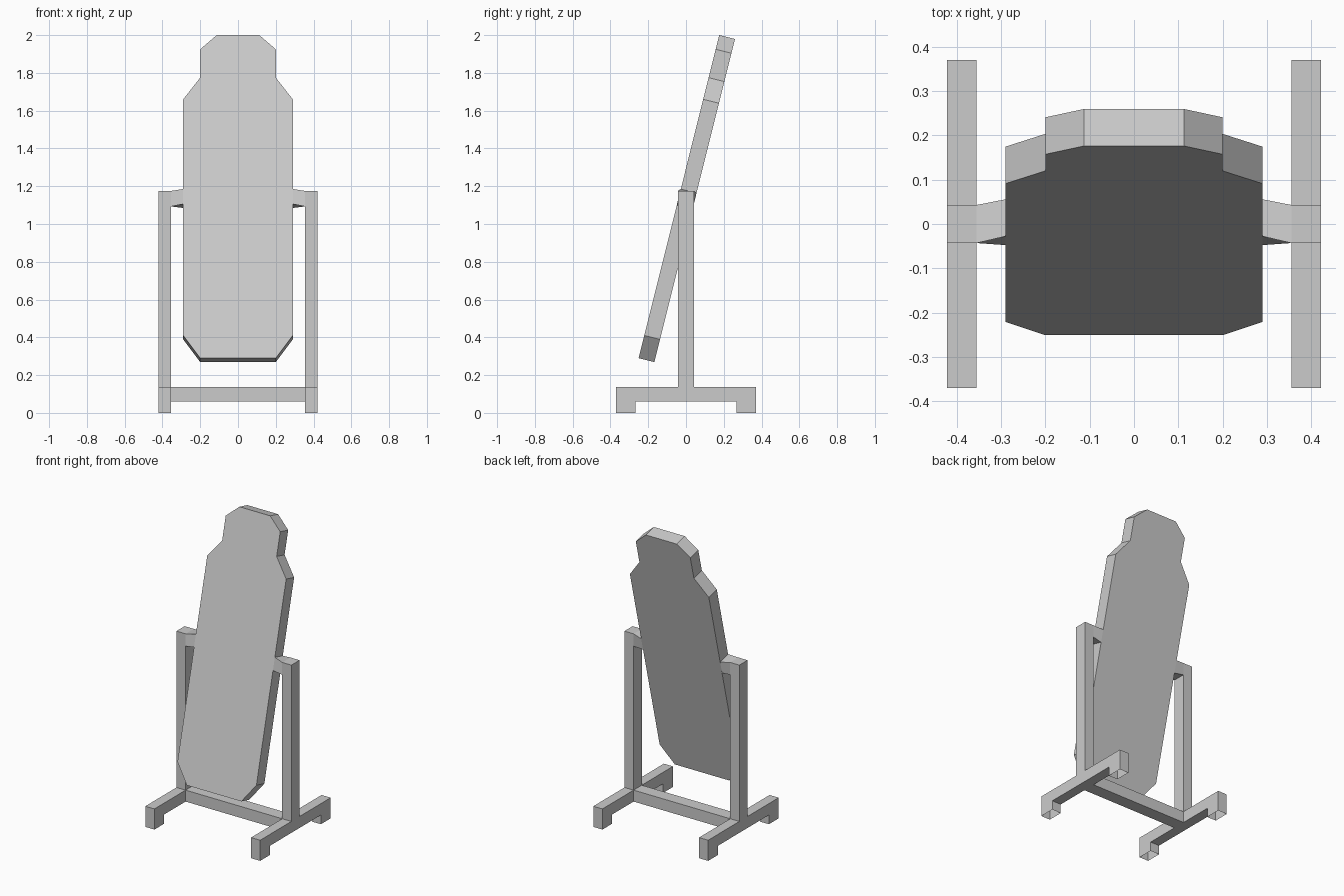
import bpy, bmesh
from math import sin, cos, atan2

if "Cube" in bpy.data.objects:
    bpy.data.objects.remove(bpy.data.objects["Cube"])

TILT = atan2(0.427, 1.71)      # backward lean of the panel
POST = 0.043                   # half depth of posts and crossbar
IN_X, OUT_X = 0.355, 0.422     # inner and outer face of each stand side


def loft(name, ring_a, ring_b, cap_a=True, cap_b=True, skip=(), mirror=True):
    """Join two matching rings of points; skip lists the side faces left open."""
    bm = bmesh.new()
    a = [bm.verts.new(p) for p in ring_a]
    b = [bm.verts.new(p) for p in ring_b]
    n = len(a)
    for i in range(n):
        if i not in skip:
            j = (i + 1) % n
            bm.faces.new((a[i], a[j], b[j], b[i]))
    if cap_a:
        bm.faces.new(a[::-1])
    if cap_b:
        bm.faces.new(b)
    bmesh.ops.recalc_face_normals(bm, faces=bm.faces)
    mesh = bpy.data.meshes.new(name)
    bm.to_mesh(mesh)
    bm.free()
    obj = bpy.data.objects.new(name, mesh)
    bpy.context.collection.objects.link(obj)
    if mirror:
        obj.modifiers.new("Mirror", 'MIRROR').use_axis[0] = True
    return obj


def ring(x, yz):
    return [(x, y, z) for y, z in yz]


def rect(y0, y1, z0, z1):
    return [(y0, z0), (y1, z0), (y1, z1), (y0, z1)]


# Stand sides: post, foot bar and two pads as one profile, pads open underneath
half = [(0.267, 0.061), (0.267, 0), (0.37, 0), (0.37, 0.137),
        (POST, 0.137), (POST, 1.175)]
profile = half + [(-y, z) for y, z in reversed(half)]
loft("stand_side", ring(IN_X, profile), ring(OUT_X, profile), skip=(1, 9))

# Crossbar between the feet
bar = rect(-POST, POST, 0.061, 0.137)
loft("crossbar", ring(-IN_X, bar), ring(IN_X, bar), False, False, mirror=False)

# Pivot arms: twist from the upright post to the tilted panel
arm = rect(-POST, POST, -0.041, 0.041)
c, s = cos(TILT), sin(TILT)
tilted = [(0.004 + n * c + u * s, 1.135 - n * s + u * c) for n, u in arm]
upright = [(n, 1.134 + u) for n, u in arm]
loft("pivot_arm", ring(0.29, tilted), ring(IN_X, upright), False, False)

# Tilted mirror panel with a stepped, chamfered outline
right = [(0.2, 0.29), (0.29, 0.41), (0.29, 1.66), (0.2, 1.775),
         (0.2, 1.925), (0.113, 2.0)]
outline = right + [(-x, z) for x, z in reversed(right)]
front = [(x, -0.251 + (z - 0.29) * s / c, z) for x, z in outline]
back = [(x, y + 0.086 * c, z - 0.086 * s) for x, y, z in front]
loft("mirror_panel", front, back, mirror=False)
